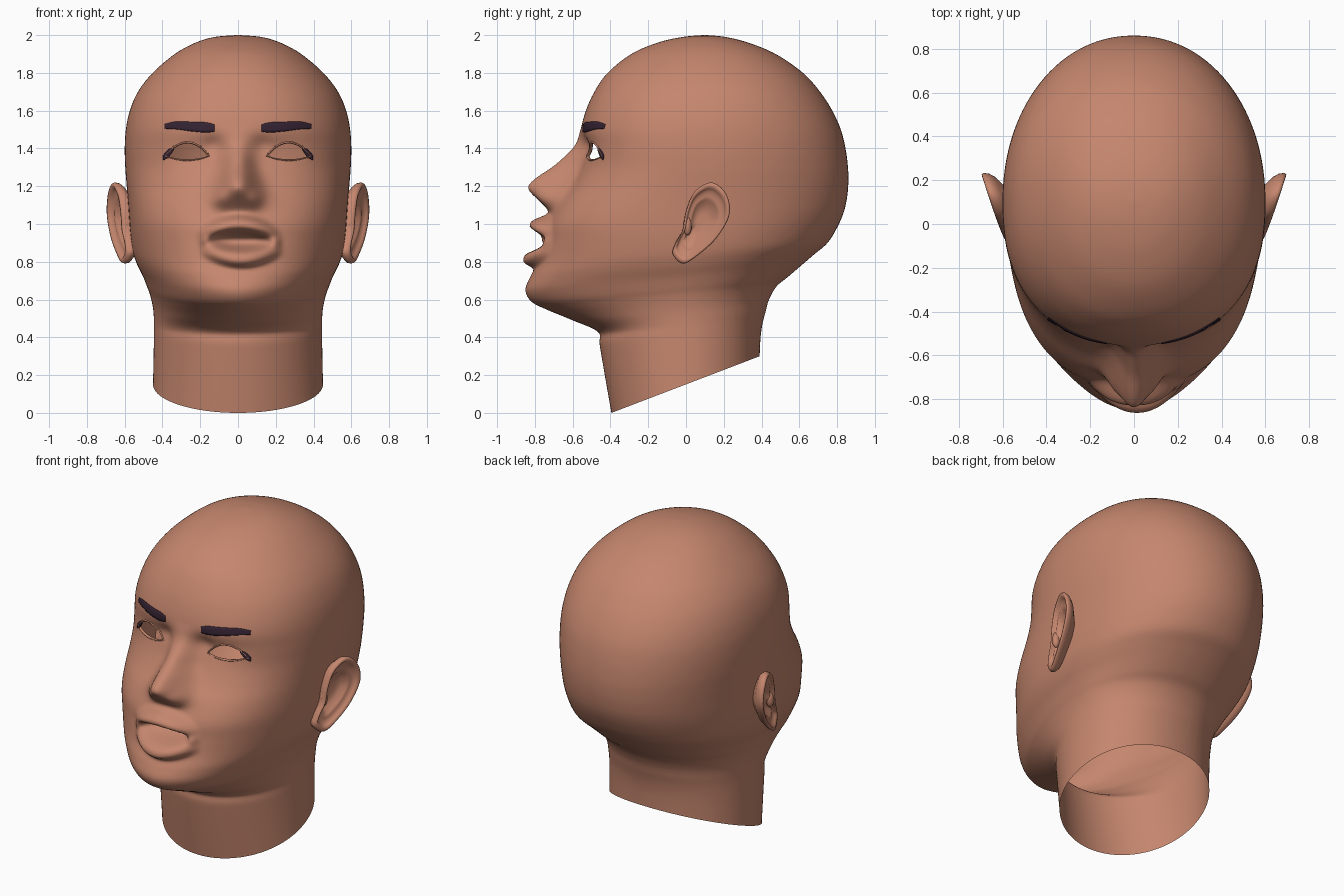
import bpy, bmesh, math
from mathutils import Vector
from mathutils.bvhtree import BVHTree

if "Cube" in bpy.data.objects:
    bpy.data.objects.remove(bpy.data.objects["Cube"])


def material(name, rgb):
    m = bpy.data.materials.new(name)
    m.diffuse_color = (*rgb, 1)
    m.use_nodes = True
    m.node_tree.nodes["Principled BSDF"].inputs["Base Color"].default_value = m.diffuse_color
    return m


SKIN = material("warm skin", (0.56, 0.24, 0.155))
DARK = material("dark brow", (0.035, 0.017, 0.033))


def spline(pts, s, closed=False):
    """Catmull-Rom through tuples, s counted in points."""
    n = len(pts)
    i = int(math.floor(s))
    if not closed:
        i = min(i, n - 2)
    f = s - i
    pick = (lambda k: pts[k % n]) if closed else (lambda k: pts[max(0, min(n - 1, k))])
    out = []
    for a, b, c, d in zip(pick(i - 1), pick(i), pick(i + 1), pick(i + 2)):
        out.append(b + 0.5 * f * (c - a + f * (2 * a - 5 * b + 4 * c - d + f * (3 * (b - c) + d - a))))
    return out


def lookup(table, z):
    """Smooth lookup of (key, value, value...) rows."""
    if z <= table[0][0]:
        return table[0][1:]
    for i, (a, b) in enumerate(zip(table, table[1:])):
        if z <= b[0]:
            return spline(table, i + (z - a[0]) / (b[0] - a[0]) * .9999)[1:]
    return table[-1][1:]


def loft(rows, cap=False, loop=False):
    """Skin closed rings of points into a bmesh."""
    bm = bmesh.new()
    vs = [[bm.verts.new(p) for p in r] for r in rows]
    n = len(rows[0])
    pairs = list(zip(vs, vs[1:])) + ([(vs[-1], vs[0])] if loop else [])
    for a, b in pairs:
        for j in range(n):
            k = (j + 1) % n
            bm.faces.new((a[j], a[k], b[k], b[j]))
    if cap:
        bm.faces.new(vs[-1])
    return bm


def finish(bm, name, mat, mirror=False, recalc=False):
    if recalc:
        bmesh.ops.recalc_face_normals(bm, faces=bm.faces)
    me = bpy.data.meshes.new(name)
    for f in bm.faces:
        f.smooth = True
    bm.to_mesh(me)
    bm.free()
    me.materials.append(mat)
    ob = bpy.data.objects.new(name, me)
    bpy.context.collection.objects.link(ob)
    if mirror:
        ob.modifiers.new("Mirror", 'MIRROR')
    return ob


# Head rings: front z, front y, back z, back y, half width
RINGS = [
    (0, -.395, .30, .39, .45), (.2, -.43, .40, .395, .447), (.36, -.457, .47, .405, .445),
    (.43, -.467, .53, .42, .445), (.49, -.60, .60, .44, .45), (.55, -.745, .67, .48, .465),
    (.59, -.82, .72, .54, .482), (.65, -.85, .78, .61, .505), (.72, -.825, .84, .68, .535),
    (.80, -.78, .90, .75, .557), (.90, -.75, .98, .80, .57), (1.0, -.73, 1.06, .835, .577),
    (1.1, -.68, 1.14, .853, .583), (1.2, -.61, 1.22, .86, .59), (1.3, -.56, 1.3, .858, .597),
    (1.4, -.55, 1.4, .845, .60), (1.5, -.555, 1.5, .82, .594), (1.6, -.53, 1.6, .775, .573),
    (1.7, -.485, 1.7, .71, .53), (1.8, -.415, 1.8, .62, .452), (1.9, -.29, 1.9, .475, .335),
    (1.96, -.15, 1.96, .33, .225), (1.99, -.02, 1.99, .21, .125), (2.0, .09, 2.0, .11, .01)]
# Nose: z, depth, width
NOSE = [(1.03, 0, .10), (1.07, .03, .11), (1.09, .06, .12), (1.13, .125, .12), (1.17, .195, .105),
        (1.2, .228, .095), (1.25, .205, .085), (1.3, .15, .075), (1.35, .10, .07), (1.4, .05, .065),
        (1.45, .018, .065), (1.52, 0, .07)]
# Cross-section centre and squareness by height
SHAPE = [(.43, 0, 2), (.53, 0, 1.85), (.65, .03, 1.93), (.8, .07, 2.27), (1.0, .09, 2.5),
         (1.3, .1, 2.4), (1.6, .1, 2.25), (1.9, .1, 2.05), (2.0, .1, 2)]


def bump(x, z, cx, cz, sx, sz, p=2):
    return math.exp(-abs((x - cx) / sx) ** p - abs((z - cz) / sz) ** p)


def face_relief(x, z):
    """How far the face stands out in front of the plain head form."""
    d, w = lookup(NOSE, z)
    out = d * math.exp(-abs(x / w) ** 2.3)
    ax = abs(x)
    out += .03 * bump(ax, z, .09, 1.14, .042, .05)                 # nostril wings
    out -= .03 * bump(ax, z, .23, 1.39, .11, .06)                  # eye sockets
    out -= .02 * bump(ax, z, .13, 1.42, .05, .05)
    out += .012 * bump(ax, z, .26, 1.39, .09, .05)                 # eyelids
    u, l = x - .005, x - .018
    upper = max(0, 1 - (u / .215) ** 2) ** .8
    lower = max(0, 1 - (l / .215) ** 2) ** .8
    out += .098 * upper * math.exp(-((z - 1.0 + 1.8 * u * u) / .042) ** 4)
    out += .088 * lower * math.exp(-((z - .823 - 1.5 * l * l) / .048) ** 4)
    out -= .09 * bump(x, z, .013, .908, .14, .04, 3)               # open mouth
    return out


COLS, STEP = 176, 8
rows = []
for i in range((len(RINGS) - 1) * STEP + 1):
    zf, yf, zb, yb, w = spline(RINGS, i / STEP)
    yc, n = lookup(SHAPE, zf)
    row = []
    for j in range(COLS):
        a = 2 * math.pi * j / COLS
        t = a - .5 * math.sin(a)                                   # finer on the face
        s, c = math.sin(t), math.cos(t)
        e = n if c > 0 else 2.1
        r = (abs(s) ** e + abs(c) ** e) ** (-1 / e)
        x = w * s * r
        y = yc + (yf - yc) * c * r if c > 0 else yc - (yb - yc) * c * r
        z = zf + (zb - zf) * (y - yf) / (yb - yf)
        if c > 0 and .6 < z < 1.6:
            y -= face_relief(x, z)
        row.append((x, y, z))
    rows.append(row)
head = loft(rows, cap=True)
for _ in range(3):
    bmesh.ops.smooth_vert(head, verts=[v for v in head.verts if not v.is_boundary], factor=.4,
                          use_axis_x=True, use_axis_y=True, use_axis_z=True)
head.normal_update()
surface = BVHTree.FromBMesh(head)


def on_face(x, z, lift=0.0):
    hit = surface.ray_cast(Vector((x, -2, z)), Vector((0, 1, 0)))[0]
    return Vector((x, hit.y - lift, z))


# Eye openings: almond outline, upper and lower lid heights at x
EYE_X, EYE_W, EYE_Z = .268, .115, 1.36


def lids(x):
    k = 1 - ((abs(x) - EYE_X) / EYE_W) ** 2
    return EYE_Z - .022 * k, EYE_Z + .072 * k


# Eyelid rims
rim = []
for i in range(48):
    a = 2 * math.pi * i / 48
    x = EYE_X + EYE_W * math.cos(a)
    lo, hi = lids(x)
    p = on_face(x, hi if math.sin(a) >= 0 else lo, -.004)
    d = (p - Vector((EYE_X, p.y, EYE_Z + .02))).normalized()
    rim.append([p + .006 * math.cos(b) * d + Vector((0, .01 * math.sin(b), 0))
                for b in (k * math.pi / 4 for k in range(8))])
finish(loft(rim, loop=True), "eyelid_rims", SKIN, mirror=True, recalc=True)


# Brows and lash corners: thin plates laid on the face
def face_strip(name, pts, steps=6):
    bm = bmesh.new()
    prev = None
    for i in range((len(pts) - 1) * steps + 1):
        x, z, h = spline(pts, i / steps)
        col = [bm.verts.new(on_face(x, z + h * k, .004)) for k in (-1, -.5, 0, .5, 1)]
        if prev:
            for k in range(4):
                bm.faces.new((prev[k], col[k], col[k + 1], prev[k + 1]))
        prev = col
    ob = finish(bm, name, DARK, mirror=True)
    sol = ob.modifiers.new("Thickness", 'SOLIDIFY')
    sol.thickness = .005
    return ob


face_strip("eyebrows", [(.125, 1.508, .019), (.17, 1.511, .027), (.25, 1.516, .025),
                        (.33, 1.522, .020), (.39, 1.517, .012)])
face_strip("lash_corners", [(.342, 1.398, .006), (.368, 1.376, .019), (.396, 1.352, .014)], 4)

# Cut the eye openings out of the head
for v in head.verts:
    if v.co.y < 0 and abs(abs(v.co.x) - EYE_X) < EYE_W:
        for edge in lids(v.co.x):
            if abs(v.co.z - edge) < .0062:
                v.co.z = edge
holes = []
for f in head.faces:
    c = f.calc_center_median()
    if c.y < 0 and abs(abs(c.x) - EYE_X) < EYE_W:
        lo, hi = lids(c.x)
        if lo < c.z < hi:
            holes.append(f)
bmesh.ops.delete(head, geom=holes, context='FACES')
finish(head, "head_and_neck", SKIN)

# Ears: outline in y, z, then rings of (scale, outward offset)
EAR = [(-.07, .84), (-.015, .79), (.07, .84), (.165, .93), (.23, 1.05), (.212, 1.16),
       (.135, 1.22), (.045, 1.17), (.0, 1.07), (-.018, .97), (-.055, .90)]
EAR_RINGS = [(.55, -.08), (.88, -.045), (.98, -.022), (1, 0), (.97, .013), (.90, .014), (.84, .002),
             (.77, -.014), (.66, -.012), (.56, -.02), (.46, -.042), (.2, -.048)]
ear = []
for s, o in EAR_RINGS:
    ring = []
    for i in range(55):
        y, z = spline(EAR, i / 5, closed=True)
        y, z = .08 + (y - .08) * s, 1.01 + (z - 1.01) * s
        out = .115 * max(0, (y + .085) / .315) ** .85
        ring.append((.568 + out + o, y, z))
    ear.append(ring)
finish(loft(ear, cap=True), "ears", SKIN, mirror=True, recalc=True)

# Ear flaps in front of each ear canal
bm = bmesh.new()
bmesh.ops.create_uvsphere(bm, u_segments=16, v_segments=10, radius=1)
for v in bm.verts:
    v.co = Vector((.592 + .022 * v.co.x, .008 + .022 * v.co.y, .99 + .05 * v.co.z))
finish(bm, "ear_flaps", SKIN, mirror=True)
